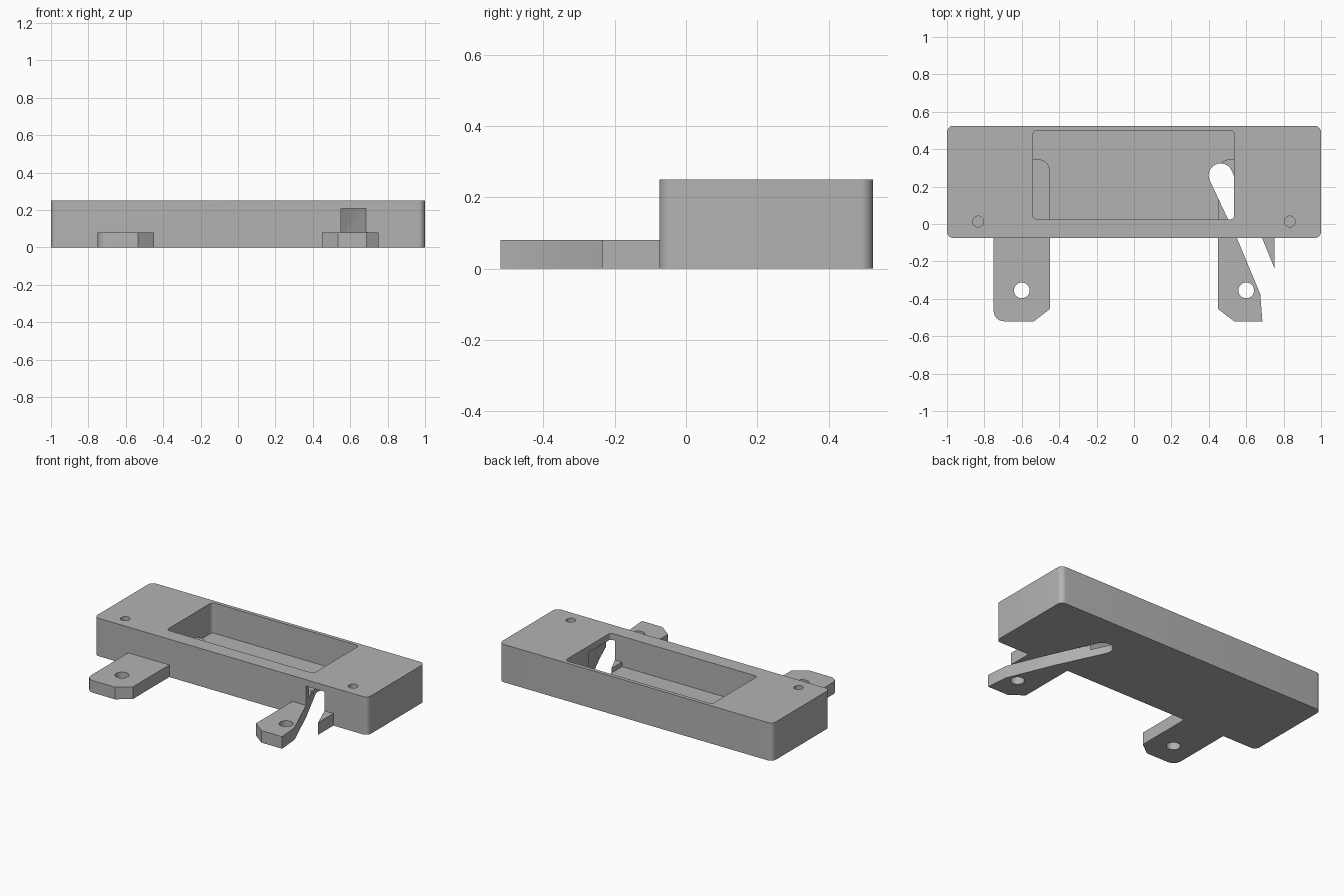
import bpy, bmesh, math
from mathutils import Vector

cube = bpy.data.objects.get("Cube")
if cube:
    bpy.data.objects.remove(cube, do_unlink=True)

gray = bpy.data.materials.new("plain gray")
gray.use_nodes = True
color = (0.45, 0.45, 0.45, 1)
gray.diffuse_color = color
gray.node_tree.nodes["Principled BSDF"].inputs["Base Color"].default_value = color


def rounded(corners, steps=8):
    """Turn (x, y, radius) corners into an outline with arc fillets."""
    out = []
    for i, (x, y, r) in enumerate(corners):
        p = Vector((x, y))
        if r == 0:
            out.append(p)
            continue
        a = (Vector(corners[i - 1][:2]) - p).normalized()
        b = (Vector(corners[(i + 1) % len(corners)][:2]) - p).normalized()
        half = a.angle(b) / 2
        center = p + (a + b).normalized() * r / math.sin(half)
        start = p + a * r / math.tan(half) - center
        end = p + b * r / math.tan(half) - center
        turn = math.atan2(start.x * end.y - start.y * end.x, start.dot(end))
        for k in range(steps + 1):
            t = turn * k / steps
            c, s = math.cos(t), math.sin(t)
            out.append(center + Vector((start.x * c - start.y * s,
                                        start.x * s + start.y * c)))
    return out


def prism(name, outline, z0, z1):
    bm = bmesh.new()
    face = bm.faces.new([bm.verts.new((p[0], p[1], z0)) for p in outline])
    top = bmesh.ops.extrude_face_region(bm, geom=[face])["geom"]
    bmesh.ops.translate(bm, vec=(0, 0, z1 - z0),
                        verts=[v for v in top if isinstance(v, bmesh.types.BMVert)])
    bmesh.ops.recalc_face_normals(bm, faces=bm.faces)
    mesh = bpy.data.meshes.new(name)
    bm.to_mesh(mesh)
    bm.free()
    mesh.materials.append(gray)
    obj = bpy.data.objects.new(name, mesh)
    bpy.context.collection.objects.link(obj)
    return obj


def rect(x0, x1, y0, y1, r):
    return rounded([(x0, y0, r), (x1, y0, r), (x1, y1, r), (x0, y1, r)])


def circle(x, y, r, n=32):
    return [(x + r * math.cos(math.tau * i / n),
             y + r * math.sin(math.tau * i / n)) for i in range(n)]


def combine(target, other, operation):
    mod = target.modifiers.new(operation, "BOOLEAN")
    mod.operation, mod.solver, mod.object = operation, "EXACT", other
    bpy.context.view_layer.objects.active = target
    bpy.ops.object.modifier_apply(modifier=mod.name)
    bpy.data.objects.remove(other, do_unlink=True)


# Main housing with an open-topped pocket
housing = prism("housing", rect(-1, 1, -0.075, 0.525, 0.035), 0, 0.25)
combine(housing, prism("pocket", rect(-0.54, 0.535, 0.025, 0.5, 0.02), 0.05, 0.4),
        "DIFFERENCE")

# Mounting tabs, mirrored, running back under the pocket
for side in (-1, 1):
    corners = [(0.45, -0.455, 0), (0.535, -0.52, 0), (0.75, -0.52, 0.055),
               (0.75, 0.345, 0.06), (0.45, 0.345, 0.06)]
    outline = rounded([(side * x, y, r) for x, y, r in corners])
    combine(housing, prism("mounting_tab", outline, 0, 0.08), "UNION")

# Slanted cable slot with a round inner end
arc = [(0.463 + 0.064 * math.cos(math.radians(a)),
        0.26 + 0.064 * math.sin(math.radians(a))) for a in range(24, 205, 12)]
slot = arc + [(0.55, -0.075), (0.675, -0.375), (0.688, -0.54),
              (0.874, -0.54), (0.685, -0.075)]
combine(housing, prism("cable_slot", slot, -0.1, 0.207), "DIFFERENCE")

# Bolt holes through the tabs and blind screw holes in the top
for side in (-1, 1):
    combine(housing, prism("bolt_hole", circle(side * 0.6, -0.355, 0.042), -0.1, 0.2),
            "DIFFERENCE")
    combine(housing, prism("screw_hole", circle(side * 0.833, 0.013, 0.029), 0.1, 0.4),
            "DIFFERENCE")

bpy.ops.object.select_all(action="DESELECT")
housing.select_set(True)
bpy.context.view_layer.objects.active = housing
bpy.ops.object.shade_smooth_by_angle(angle=math.radians(30))
